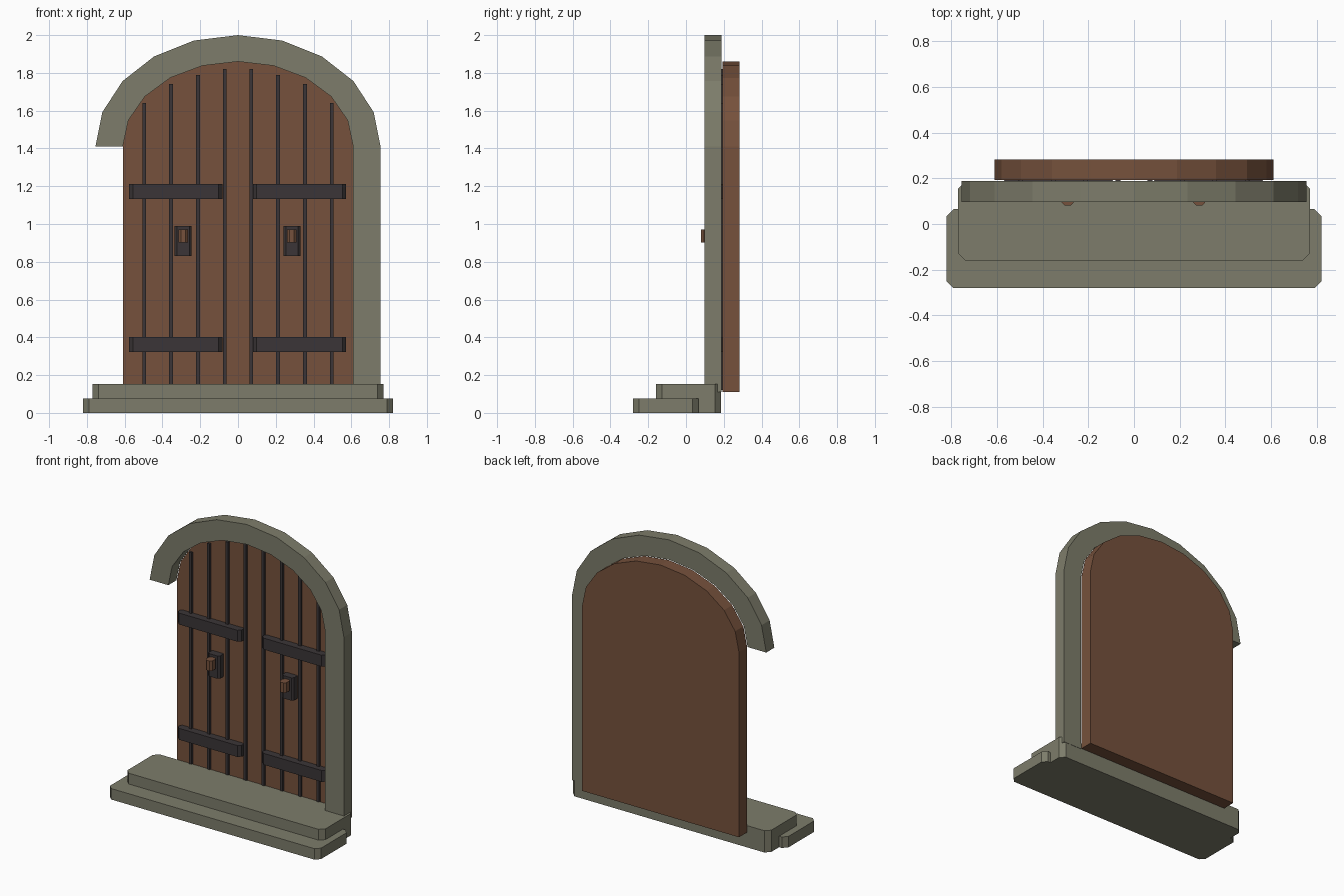
import bpy, bmesh, math

cube = bpy.data.objects.get("Cube")
if cube:
    bpy.data.objects.remove(cube, do_unlink=True)


def material(name, rgb):
    m = bpy.data.materials.new(name)
    m.use_nodes = True
    m.diffuse_color = (*rgb, 1)
    m.node_tree.nodes["Principled BSDF"].inputs["Base Color"].default_value = (*rgb, 1)
    return m


STONE = material("weathered_stone", (0.205, 0.203, 0.145))
WOOD = material("brown_wood", (0.180, 0.083, 0.045))
IRON = material("dark_iron", (0.043, 0.036, 0.038))


def prism(name, outline, axis, lo, hi, mat):
    """Extrude a flat outline along y (outline is x, z) or z (outline is x, y)."""
    bm = bmesh.new()
    verts = [bm.verts.new((a, lo, b) if axis == "y" else (a, b, lo)) for a, b in outline]
    face = bm.faces.new(verts)
    ext = bmesh.ops.extrude_face_region(bm, geom=[face])
    moved = [v for v in ext["geom"] if isinstance(v, bmesh.types.BMVert)]
    shift = (0, hi - lo, 0) if axis == "y" else (0, 0, hi - lo)
    bmesh.ops.translate(bm, verts=moved, vec=shift)
    bmesh.ops.recalc_face_normals(bm, faces=bm.faces)
    mesh = bpy.data.meshes.new(name)
    bm.to_mesh(mesh)
    bm.free()
    mesh.materials.append(mat)
    ob = bpy.data.objects.new(name, mesh)
    bpy.context.collection.objects.link(ob)
    return ob


def chamfered_box(name, x0, x1, y0, y1, z0, z1, cut, mat):
    """Box whose four upright edges are cut off."""
    c = cut
    outline = [(x0 + c, y0), (x1 - c, y0), (x1, y0 + c), (x1, y1 - c),
               (x1 - c, y1), (x0 + c, y1), (x0, y1 - c), (x0, y0 + c)]
    return prism(name, outline, "z", z0, z1, mat)


SPRING = 1.41   # height where the arch begins
BASE = 0.11     # underside of door and jamb


def arc(rx, rz):
    """Half ellipse from the model's left (+x) to its right (-x)."""
    angles = [math.pi * i / 10 for i in range(11)]
    return [(rx * math.cos(a), SPRING + rz * math.sin(a)) for a in angles]


# Steps
chamfered_box("lower_step", -0.82, 0.82, -0.28, 0.065, 0, 0.077, 0.03, STONE)
chamfered_box("upper_step", -0.77, 0.77, -0.16, 0.185, 0, 0.153, 0.032, STONE)

# Stone arch with a single jamb on the left
outer, inner = arc(0.755, 0.59), arc(0.61, 0.45)
prism("stone_arch", [(0.755, BASE)] + outer + inner[::-1] + [(0.61, BASE)],
      "y", 0.097, 0.187, STONE)

# Wooden door slab
prism("door", [(0.61, BASE)] + inner + [(-0.61, BASE)], "y", 0.192, 0.283, WOOD)

# Dark seams between planks
for i, (x, top) in enumerate([(0.07, 1.82), (0.212, 1.79), (0.354, 1.74), (0.496, 1.64)]):
    for side, s in (("left", 1), ("right", -1)):
        a, b = s * x - 0.01, s * x + 0.01
        prism(f"plank_seam_{side}_{i + 1}", [(a, 0.12), (b, 0.12), (b, top), (a, top)],
              "y", 0.177, 0.194, IRON)

# Ironwork on each leaf
for side, cx in (("left", 0.326), ("right", -0.33)):
    for level, z in (("lower", 0.322), ("upper", 1.132)):
        chamfered_box(f"{level}_hinge_strap_{side}", cx - 0.247, cx + 0.247,
                      0.14, 0.2, z, z + 0.08, 0.02, IRON)
    hx = 0.285 if side == "left" else -0.29
    chamfered_box(f"handle_plate_{side}", hx - 0.045, hx + 0.045,
                  0.14, 0.2, 0.83, 0.99, 0.013, IRON)
    chamfered_box(f"handle_{side}", hx - 0.026, hx + 0.026,
                  0.08, 0.142, 0.902, 0.972, 0.014, WOOD)
